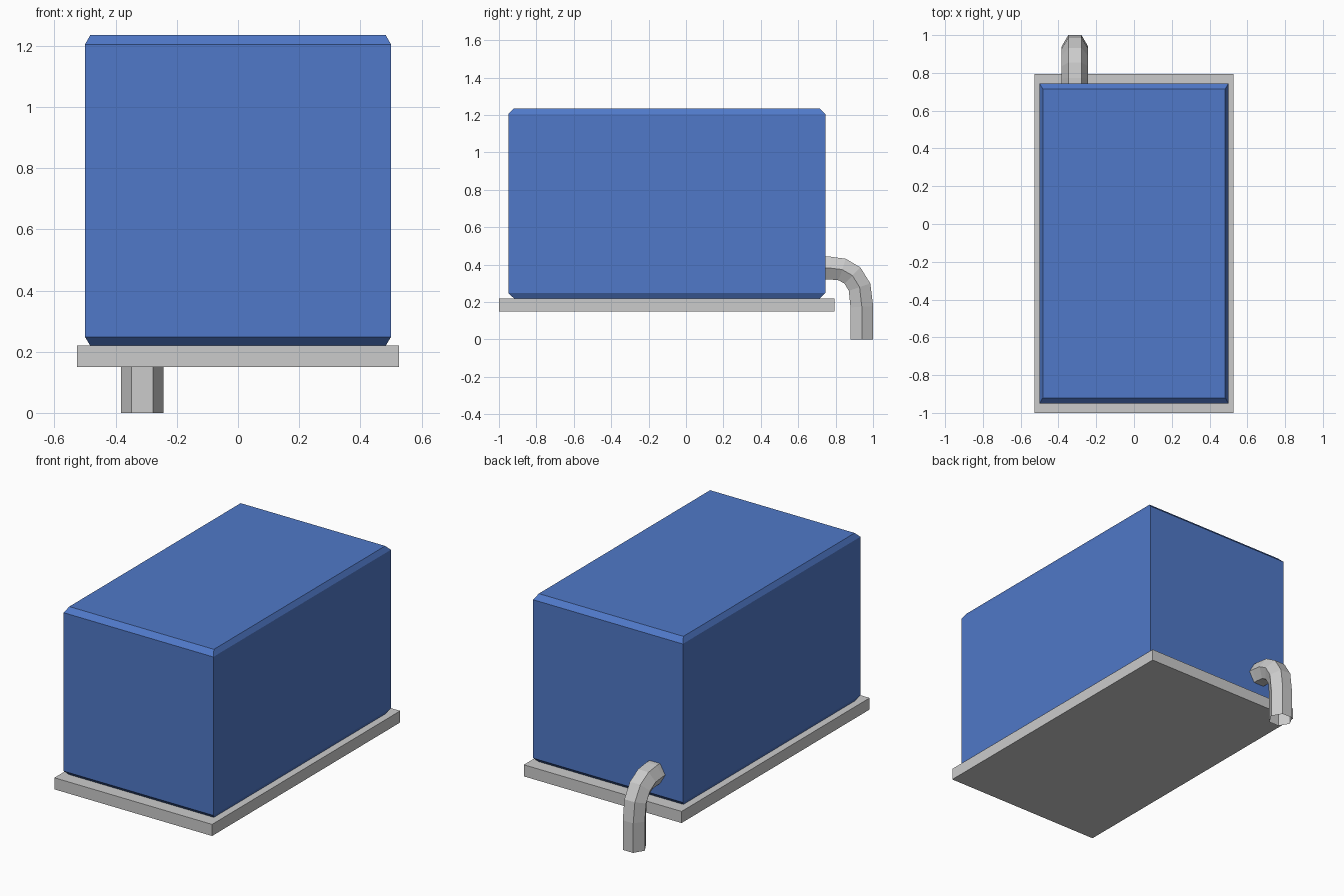
import bpy, bmesh
from math import cos, sin, pi
from mathutils import Vector

if "Cube" in bpy.data.objects:
    bpy.data.objects.remove(bpy.data.objects["Cube"])


def finish(name, bm, color=None):
    bmesh.ops.recalc_face_normals(bm, faces=bm.faces)
    mesh = bpy.data.meshes.new(name)
    bm.to_mesh(mesh)
    bm.free()
    obj = bpy.data.objects.new(name, mesh)
    bpy.context.collection.objects.link(obj)
    if color:
        mat = bpy.data.materials.new(name + "_paint")
        mat.diffuse_color = color
        mat.use_nodes = True
        mat.node_tree.nodes["Principled BSDF"].inputs["Base Color"].default_value = mat.diffuse_color
        mesh.materials.append(mat)
    return obj


def stacked_box(name, layers, color=None):
    """Closed box lofted through rectangles (z, x0, x1, y0, y1)."""
    bm = bmesh.new()
    rings = [[bm.verts.new((x, y, z)) for x, y in
              ((x0, y0), (x1, y0), (x1, y1), (x0, y1))]
             for z, x0, x1, y0, y1 in layers]
    for a, b in zip(rings, rings[1:]):
        for i in range(4):
            j = (i + 1) % 4
            bm.faces.new((a[i], a[j], b[j], b[i]))
    bm.faces.new(rings[0][::-1])
    bm.faces.new(rings[-1])
    return finish(name, bm, color)


def tube(name, x, path, radius, sides):
    """Open-ended tube swept along (y, z) points in the plane of constant x."""
    pts = [Vector((0, y, z)) for y, z in path]
    bm = bmesh.new()
    rings = []
    for i, p in enumerate(pts):
        before = (p - pts[i - 1]).normalized() if i else Vector()
        after = (pts[i + 1] - p).normalized() if i < len(pts) - 1 else Vector()
        t = (before + after).normalized()
        normal = Vector((0, -t.z, t.y))
        ring = []
        for k in range(sides):
            a = 2 * pi * k / sides
            offset = Vector((x + radius * cos(a), 0, 0))
            ring.append(bm.verts.new(p + offset + normal * radius * sin(a)))
        rings.append(ring)
    for a, b in zip(rings, rings[1:]):
        for i in range(sides):
            j = (i + 1) % sides
            bm.faces.new((a[i], a[j], b[j], b[i]))
    return finish(name, bm)


# Flat base tray
stacked_box("base_plate", [(z, -0.527, 0.527, -1.0, 0.795) for z in (0.15, 0.22)])

# Blue housing with chamfered top and bottom rims
outer = (-0.5, 0.5, -0.95, 0.745)
inner = (-0.483, 0.483, -0.92, 0.715)
stacked_box("housing", [(0.22, *inner), (0.248, *outer),
                        (1.205, *outer), (1.235, *inner)],
            (0.08, 0.19, 0.58, 1))

# Hexagonal drain pipe bending down behind the housing
tube("drain_pipe", -0.313,
     [(0.72, 0.382), (0.77, 0.382), (0.835, 0.374), (0.89, 0.342),
      (0.928, 0.28), (0.94, 0.175), (0.94, 0.0)], 0.07, 6)
